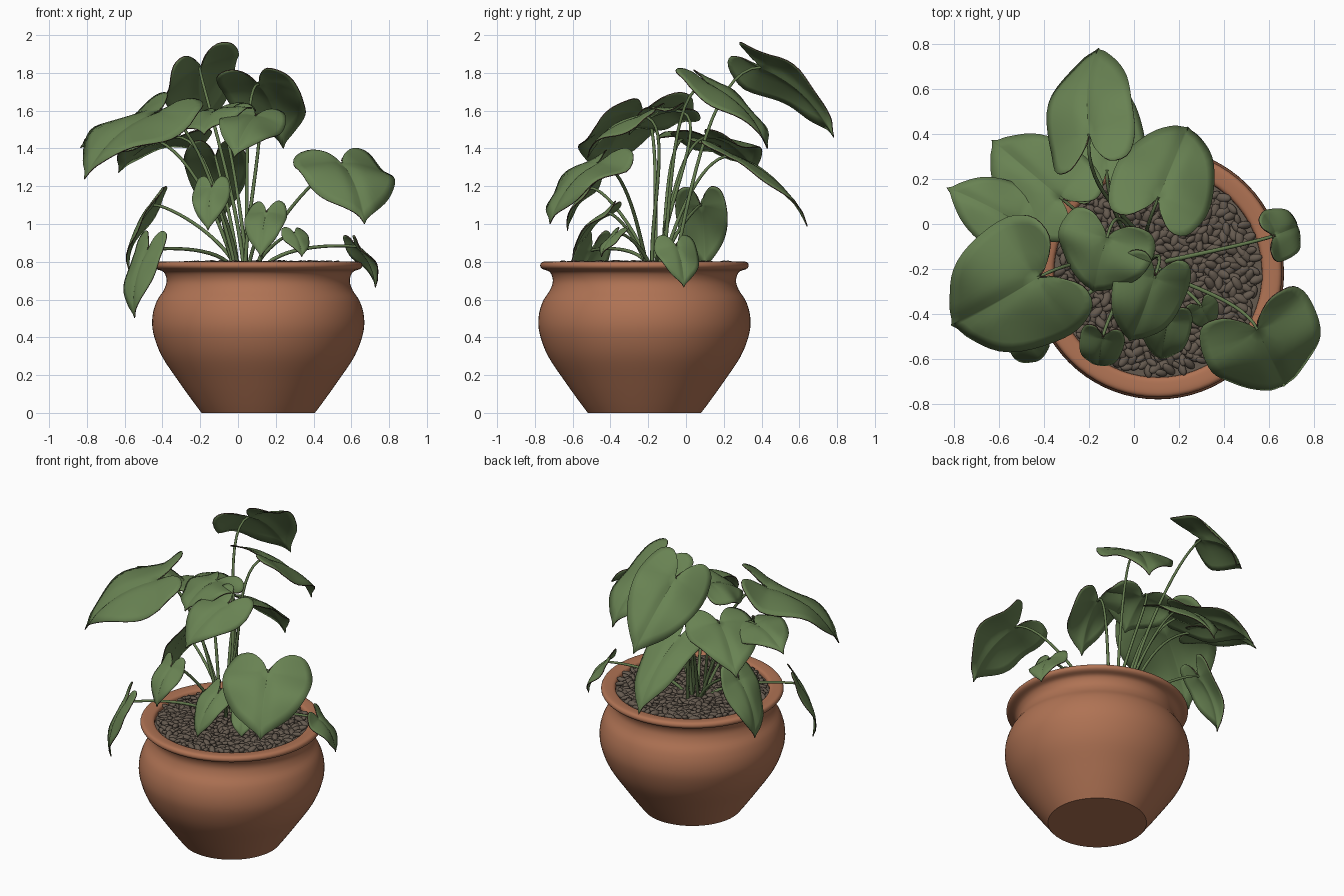
import bpy, bmesh, math, random
from mathutils import Vector, Matrix, Euler

if "Cube" in bpy.data.objects:
    bpy.data.objects.remove(bpy.data.objects["Cube"])

random.seed(4)
PX, PY = 0.107, -0.22          # pot axis
UP = Vector((0, 0, 1))


def material(name, rgb):
    m = bpy.data.materials.new(name)
    m.diffuse_color = (*rgb, 1)
    m.use_nodes = True
    m.node_tree.nodes["Principled BSDF"].inputs["Base Color"].default_value = m.diffuse_color
    return m


TERRACOTTA = material("terracotta", (0.43, 0.17, 0.088))
PEBBLE = material("pebble brown", (0.13, 0.102, 0.078))
LEAF = material("leaf green", (0.14, 0.225, 0.086))
STEM = material("stem green", (0.125, 0.195, 0.075))
EDGE = material("leaf edge brown", (0.07, 0.045, 0.03))


def finish(name, bm, mat, angle=180):
    me = bpy.data.meshes.new(name)
    bm.to_mesh(me)
    bm.free()
    me.materials.append(mat)
    ob = bpy.data.objects.new(name, me)
    bpy.context.collection.objects.link(ob)
    bpy.ops.object.select_all(action='DESELECT')
    ob.select_set(True)
    bpy.context.view_layer.objects.active = ob
    bpy.ops.object.shade_smooth_by_angle(angle=math.radians(angle))
    return ob


def smooth_path(pts, n):
    """Catmull-Rom samples through 2D points."""
    p = [Vector(q) for q in pts]
    p = [2 * p[0] - p[1]] + p + [2 * p[-1] - p[-2]]
    out = []
    for i in range(1, len(p) - 2):
        a, b, c, d = p[i - 1:i + 3]
        for k in range(n):
            t = k / n
            out.append(0.5 * (2 * b + (c - a) * t + (2 * a - 5 * b + 4 * c - d) * t * t
                              + (3 * b - a - 3 * c + d) * t ** 3))
    return out + [p[-2]]


def lathe(name, prof, mat, angle):
    bm = bmesh.new()
    vs = [bm.verts.new((PX + r, PY, z)) for r, z in prof]
    es = [bm.edges.new(e) for e in zip(vs, vs[1:])]
    bmesh.ops.spin(bm, geom=vs + es, cent=(PX, PY, 0), axis=UP, angle=math.tau,
                   steps=72, use_duplicate=False)
    bmesh.ops.remove_doubles(bm, verts=bm.verts, dist=1e-4)
    bmesh.ops.recalc_face_normals(bm, faces=bm.faces)
    return finish(name, bm, mat, angle)


# Pot: rounded belly, pinched neck, rolled rim, hollow down to the soil
body = smooth_path([(0.30, 0), (0.345, 0.06), (0.42, 0.165), (0.51, 0.30), (0.555, 0.42),
                    (0.560, 0.51), (0.538, 0.59), (0.50, 0.65), (0.485, 0.70), (0.50, 0.745),
                    (0.54, 0.762), (0.552, 0.78), (0.54, 0.799), (0.50, 0.80), (0.468, 0.79),
                    (0.462, 0.75)], 4)
lathe("pot", [(0, 0)] + [tuple(p) for p in body] + [(0, 0.74)], TERRACOTTA, 40)

# Soil bed with a layer of pebbles
lathe("soil", [(0, 0.775), (0.463, 0.77)], PEBBLE, 40)
bm = bmesh.new()
COUNT = 560
for i in range(COUNT):
    r, a = 0.445 * math.sqrt((i + 0.5) / COUNT), i * 2.39996
    s = random.uniform(0.8, 1.2)
    rot = Euler((random.uniform(-.5, .5), random.uniform(-.5, .5), random.uniform(0, math.tau)))
    mat = (Matrix.Translation((PX + r * math.cos(a), PY + r * math.sin(a), random.uniform(.775, .79)))
           @ rot.to_matrix().to_4x4() @ Matrix.Diagonal((.033 * s, .018 * s, .014 * s, 1)))
    bmesh.ops.create_icosphere(bm, subdivisions=2, radius=1, matrix=mat)
finish("pebbles", bm, PEBBLE)

# Half outline of a heart leaf: (share of half width, share of length)
HEART = smooth_path([(0, 0), (0.14, -0.17), (0.44, -0.31), (0.78, -0.27), (0.96, -0.07),
                     (1.0, 0.17), (0.90, 0.42), (0.66, 0.66), (0.32, 0.85), (0.09, 0.95), (0, 1.02)], 3)
RINGS = 7


def leaf(name, base, tip, width, roll):
    d = tip - base
    length = d.length
    d.normalize()
    side = d.cross(UP).normalized()
    lift = side.cross(d)
    a = math.radians(roll)
    side, normal = side * math.cos(a) + lift * math.sin(a), lift * math.cos(a) - side * math.sin(a)
    phase = random.uniform(0, 6)
    outline = HEART + [Vector((-p.x, p.y)) for p in HEART[-2:0:-1]]

    def place(u, v):
        arch = 0.42 * v * (1 - v) if v > 0 else 0.2 * v
        h = arch * length - 0.10 * width * u * u + 0.03 * width * min(1, abs(u) * 5)
        h += 0.05 * width * abs(u) * math.sin(7 * v + phase + (1.5 if u > 0 else 0))
        return base + d * (v * length) + side * (u * width / 2) + normal * h

    bm = bmesh.new()
    centre = bm.verts.new(place(0, 0.0))
    n = len(outline)
    # the notch itself is the fan centre, so the outline starts one step on
    rings = [[bm.verts.new(place(p.x * k / RINGS, p.y * k / RINGS)) for p in outline[1:]]
             for k in range(1, RINGS + 1)]
    for j in range(n - 2):
        bm.faces.new((centre, rings[0][j], rings[0][j + 1]))
        for p, q in zip(rings, rings[1:]):
            bm.faces.new((p[j], q[j], q[j + 1], p[j + 1]))
    bmesh.ops.recalc_face_normals(bm, faces=bm.faces)
    ob = finish(name, bm, LEAF)
    ob.data.materials.append(EDGE)
    mod = ob.modifiers.new("thickness", 'SOLIDIFY')
    mod.thickness = 0.006
    mod.material_offset_rim = 1
    return d


def stem(name, base, d):
    flat = Vector((d.x, d.y, 0))
    root = Vector((0.05 + 0.15 * (base.x - 0.05) + random.uniform(-.03, .03),
                   -0.16 + 0.15 * (base.y + 0.16) + random.uniform(-.03, .03), 0.77))
    reach = (base - root).length
    cu = bpy.data.curves.new(name, 'CURVE')
    cu.dimensions = '3D'
    cu.bevel_depth = 0.0095
    cu.bevel_resolution = 2
    cu.resolution_u = 14
    sp = cu.splines.new('BEZIER')
    sp.bezier_points.add(1)
    out = (base - root) * 0.2
    for bp, co, h, rad in ((sp.bezier_points[0], root, root + out + UP * 0.2 * reach, 1.15),
                           (sp.bezier_points[1], base, base - flat * 0.3 * reach + UP * 0.01, 0.75)):
        bp.co, bp.radius = co, rad
        bp.handle_left_type = bp.handle_right_type = 'FREE'
        bp.handle_right = h if co is root else 2 * co - h
        bp.handle_left = 2 * co - h if co is root else h
    cu.materials.append(STEM)
    bpy.context.collection.objects.link(bpy.data.objects.new(name, cu))


# Leaves: base xyz, tip xyz, width, roll (positive lifts the right-hand edge)
LEAVES = {
    "back_top":     (-.20, .40, 1.83, -.16, .78, 1.47, .44, 32),
    "back_left":    (-.33, .12, 1.46, -.63, .37, 1.28, .42, 0),
    "back_right":   (.11, .12, 1.74, .24, .43, 1.41, .46, 0),
    "back_low":     (-.12, .24, 1.36, -.10, .64, 1.00, .34, 0),
    "left_large":   (-.43, -.24, 1.59, -.81, -.45, 1.25, .60, 8),
    "front_right":  (.55, -.47, 1.32, .67, -.72, 1.01, .54, 0),
    "right_small":  (.63, -.05, .88, .73, -.01, .67, .24, 0),
    "left_far":     (-.52, .01, 1.46, -.83, .16, 1.41, .32, -10),
    "left_low":     (-.48, -.50, .86, -.55, -.56, .51, .24, 0),
    "centre_front": (.09, -.24, 1.57, -.02, -.52, 1.36, .34, 14),
    "centre_left":  (-.12, -.06, 1.60, -.18, -.30, 1.48, .44, -12),
    "front_left":   (-.14, -.51, 1.19, -.16, -.63, .97, .20, 0),
    "left_middle":  (-.45, .08, 1.10, -.58, .10, .76, .28, 0),
    "front_low":    (.15, -.43, 1.06, .12, -.60, .83, .22, 0),
    "front_tiny":   (.30, -.37, .95, .34, -.45, .83, .15, 0),
}
for key, v in LEAVES.items():
    base, tip = Vector(v[:3]), Vector(v[3:6])
    direction = leaf("leaf_" + key, base, tip, v[6], v[7])
    stem("stem_" + key, base, direction)
